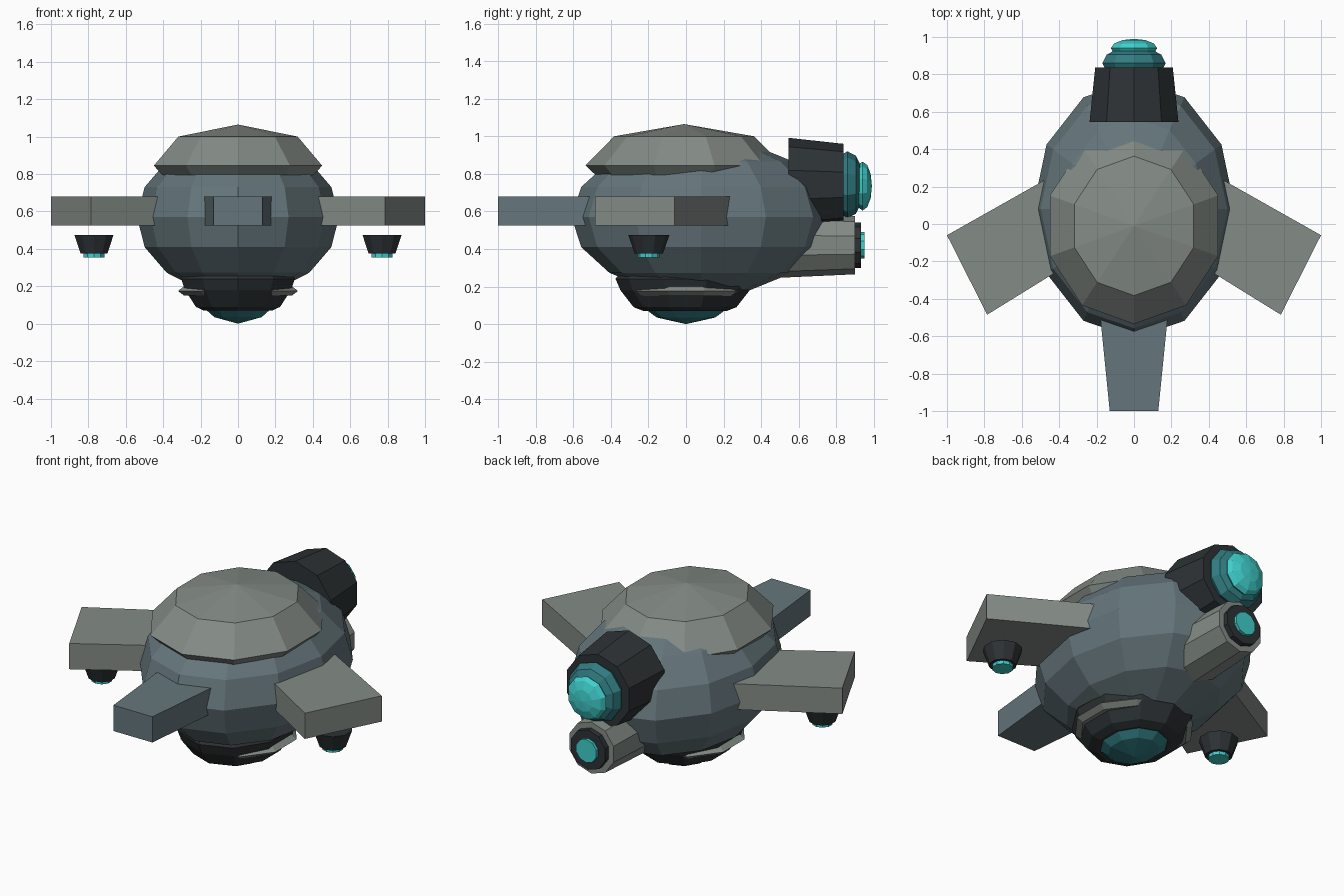
import bpy, bmesh
from math import cos, sin, pi, radians
from mathutils import Matrix, Vector

if "Cube" in bpy.data.objects:
    bpy.data.objects.remove(bpy.data.objects["Cube"])


def material(name, rgb):
    m = bpy.data.materials.new(name)
    m.diffuse_color = (*rgb, 1)
    m.use_nodes = True
    m.node_tree.nodes["Principled BSDF"].inputs["Base Color"].default_value = m.diffuse_color
    return m


SLATE = material("slate", (0.13, 0.18, 0.20))
PALE = material("pale_grey", (0.23, 0.26, 0.24))
DARK = material("dark", (0.026, 0.032, 0.035))
TEAL = material("teal", (0.03, 0.20, 0.22))
GLOW = material("glow", (0.05, 0.62, 0.60))


def finish(name, bm, mat):
    bmesh.ops.recalc_face_normals(bm, faces=bm.faces)
    me = bpy.data.meshes.new(name)
    bm.to_mesh(me)
    bm.free()
    ob = bpy.data.objects.new(name, me)
    bpy.context.collection.objects.link(ob)
    me.materials.append(mat)
    return ob


def lathe(name, profile, sides, loc, mat, scale=(1, 1), back=False):
    """Spin (radius, height) pairs around z, or around y when back is set."""
    bm = bmesh.new()
    rings = []
    for r, h in profile:
        if r == 0:
            rings.append([bm.verts.new((0, 0, h))])
        else:
            angles = [pi / 2 + 2 * pi * i / sides for i in range(sides)]
            rings.append([bm.verts.new((r * scale[0] * cos(a), r * scale[1] * sin(a), h)) for a in angles])
    for lo, hi in zip(rings, rings[1:]):
        for i in range(sides):
            j = (i + 1) % sides
            quad = [lo[i % len(lo)], lo[j % len(lo)], hi[j % len(hi)], hi[i % len(hi)]]
            bm.faces.new(list(dict.fromkeys(quad)))
    for ring in (rings[0], rings[-1]):
        if len(ring) > 1:
            bm.faces.new(ring)
    turn = Matrix.Rotation(radians(-90), 4, 'X') if back else Matrix()
    bm.transform(Matrix.Translation(loc) @ turn)
    return finish(name, bm, mat)


def slab(name, outline, z0, z1, mat):
    bm = bmesh.new()
    face = bm.faces.new([bm.verts.new((x, y, z0)) for x, y in outline])
    top = bmesh.ops.extrude_face_region(bm, geom=[face])["geom"]
    bmesh.ops.translate(bm, vec=Vector((0, 0, z1 - z0)),
                        verts=[v for v in top if isinstance(v, bmesh.types.BMVert)])
    return finish(name, bm, mat)


def dome(radius, height, rings):
    """Full spheroid profile."""
    pts = [(radius * cos(a), height * sin(a))
           for a in [-pi / 2 + pi * k / rings for k in range(1, rings)]]
    return [(0, -height)] + pts + [(0, height)]


# Hull and top shell
lathe("hull", dome(1, 0.42, 8), 12, (0, 0.08, 0.57), SLATE, (0.54, 0.69))
lathe("top_shell", [(0.90, 0.795), (1, 0.845), (0.71, 1.0), (0, 1.065)],
      10, (0, -0.01, 0), PALE, (0.473, 0.525))

# Belly bowl, trim ring and lens
lathe("belly_bowl", [(0.9, 0.30), (1, 0.24), (0.93, 0.18), (0.74, 0.09), (0.6, 0.07)],
      10, (0, -0.005, 0), DARK, (0.32, 0.37))
lathe("belly_trim", [(0.9, 0.15), (1, 0.175), (0.88, 0.205)],
      10, (0, 0, 0), PALE, (0.337, 0.325))
lathe("belly_lens", [(0, 0), (0.74, 0.035), (1, 0.075), (0.8, 0.11)],
      10, (0, 0, 0), TEAL, (0.18, 0.21))

# Nose block
slab("nose_block", [(-0.13, -1), (0.13, -1), (0.21, -0.2), (-0.21, -0.2)], 0.525, 0.68, SLATE)

# Side wings with thrusters below
for side, s in (("left", -1), ("right", 1)):
    corners = [(1.0, -0.06), (0.785, -0.485), (0.30, -0.185), (0.30, 0.335)]
    slab(side + "_wing", [(s * x, y) for x, y in corners], 0.525, 0.68, PALE)
    lathe(side + "_thruster", [(0.075, 0.375), (0.11, 0.475)], 10, (s * 0.77, -0.198, 0), DARK)
    lathe(side + "_thruster_glow", [(0.058, 0.355), (0.058, 0.38)], 10, (s * 0.77, -0.198, 0), GLOW)

# Rear eye housing with layered lens
lathe("rear_housing", [(0.25, 0.545), (0.218, 0.838)], 10, (0, 0, 0.742), DARK, back=True)
lathe("rear_lens", dome(0.178, 0.09, 6), 10, (0, 0.86, 0.742), TEAL, back=True)
lathe("rear_lens_glow", dome(0.13, 0.05, 6), 10, (0, 0.94, 0.735), GLOW, back=True)

# Rear exhaust tube
lathe("exhaust_tube", [(0.18, 0.35), (0.155, 0.9)], 10, (0, 0, 0.42), PALE, back=True)
lathe("exhaust_rim", [(0.12, 0.88), (0.12, 0.932)], 10, (0, 0, 0.42), DARK, back=True)
lathe("exhaust_glow", [(0.07, 0.92), (0.07, 0.95)], 10, (0, 0, 0.42), GLOW, back=True)
